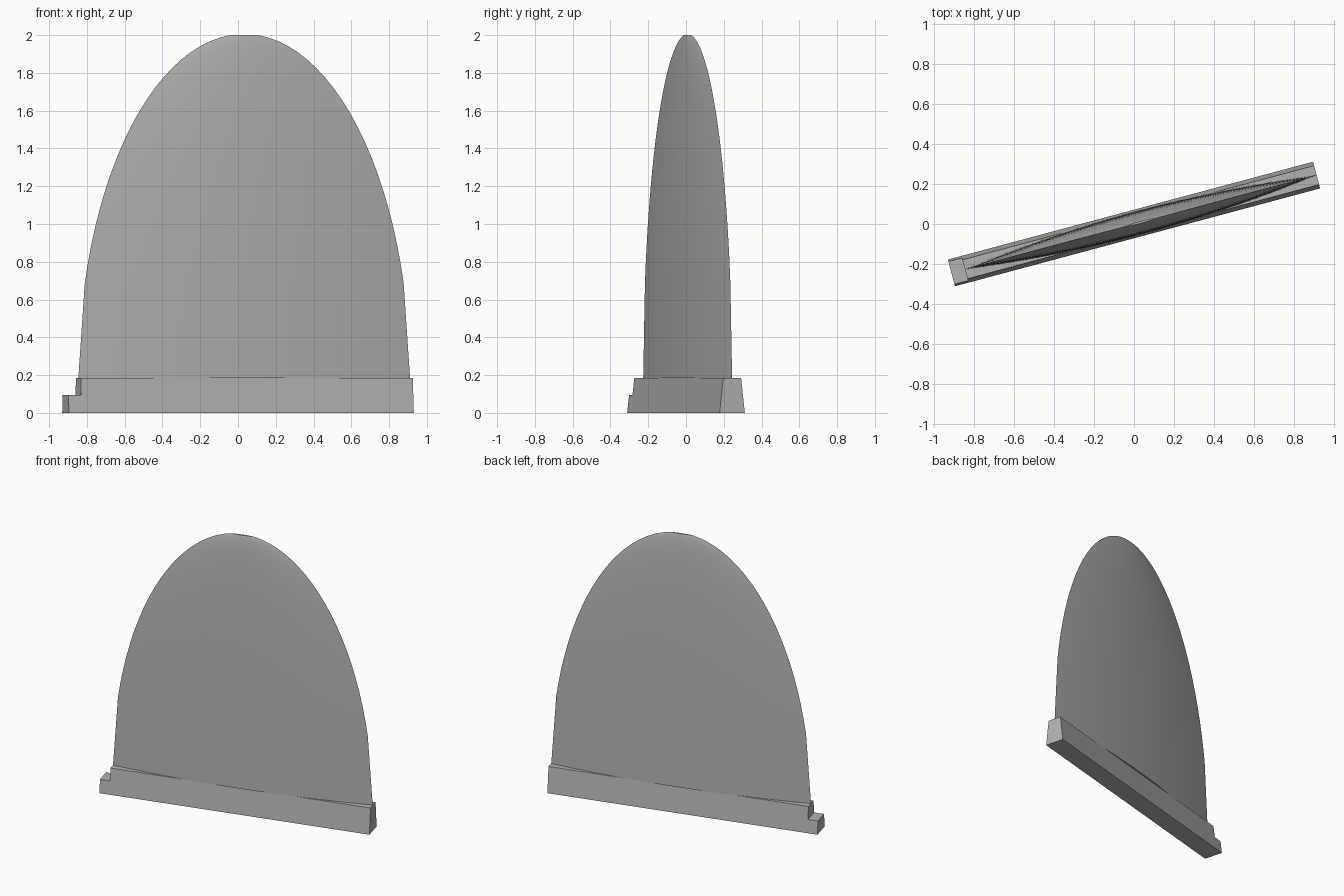
import bpy, bmesh, math
from mathutils import Matrix

cube = bpy.data.objects.get("Cube")
if cube:
    bpy.data.objects.remove(cube, do_unlink=True)

TURN = Matrix.Rotation(math.radians(15), 4, 'Z')
BASE_TOP = 0.185

grey = bpy.data.materials.new("plain grey")
grey.use_nodes = True
colour = (0.45, 0.45, 0.45, 1)
grey.diffuse_color = colour
grey.node_tree.nodes["Principled BSDF"].inputs["Base Color"].default_value = colour


def finish(bm, name):
    bmesh.ops.recalc_face_normals(bm, faces=bm.faces)
    bm.transform(TURN)
    mesh = bpy.data.meshes.new(name)
    bm.to_mesh(mesh)
    bm.free()
    mesh.materials.append(grey)
    obj = bpy.data.objects.new(name, mesh)
    bpy.context.collection.objects.link(obj)
    return obj


# Base: stepped side profile, extruded across, with sides leaning inwards
profile = [(-0.945, 0), (0.945, 0), (0.945, BASE_TOP), (-0.875, BASE_TOP),
           (-0.875, 0.095), (-0.945, 0.095)]
bm = bmesh.new()
sides = []
for s in (-1, 1):
    sides.append([bm.verts.new((x, s * (0.069 - 0.02 * z / BASE_TOP), z)) for x, z in profile])
    bm.faces.new(sides[-1])
for i in range(len(profile)):
    j = (i + 1) % len(profile)
    bm.faces.new((sides[0][i], sides[0][j], sides[1][j], sides[1][i]))
finish(bm, "base")

# Fin: pointed lens section, shrinking upwards along an ellipse
HALF_LENGTH, HALF_THICK, CENTRE = 0.909, 0.06, 0.034
STEPS, RINGS = 24, 20
lens = []
for s in (-1, 1):
    for i in range(STEPS):
        t = s * (2 * i / STEPS - 1)
        lens.append((t * HALF_LENGTH, s * HALF_THICK * (1 - t * t)))

# The lowest stretch is straight, then the rings close up towards the crown
start, end = math.asin(0.275), math.acos(0.085)
angles = [0] + [start + (end - start) * k / RINGS for k in range(RINGS + 1)]
height = (2 - BASE_TOP) / math.sin(end)
bm = bmesh.new()
rings = []
for a in angles:
    scale, z = math.cos(a), BASE_TOP + height * math.sin(a)
    rings.append([bm.verts.new((CENTRE + x * scale, y * scale, z)) for x, y in lens])
for low, high in zip(rings, rings[1:]):
    for i in range(len(lens)):
        j = (i + 1) % len(lens)
        bm.faces.new((low[i], low[j], high[j], high[i]))
bm.faces.new(rings[0])
bm.faces.new(rings[-1])
fin = finish(bm, "fin")

bpy.ops.object.select_all(action='DESELECT')
fin.select_set(True)
bpy.context.view_layer.objects.active = fin
bpy.ops.object.shade_smooth_by_angle(angle=math.radians(40))
